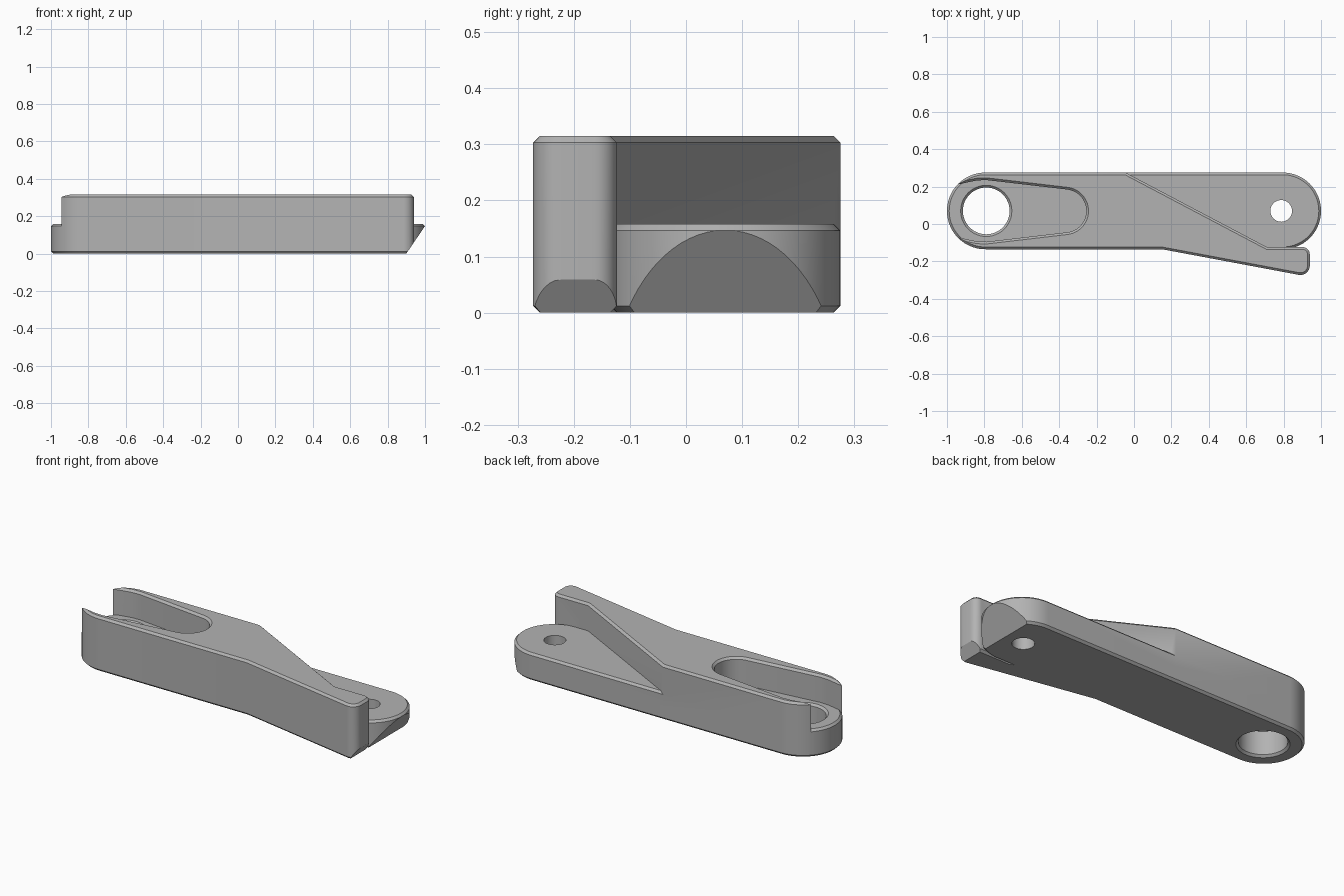
import bpy, bmesh, math
from mathutils import Vector

cube = bpy.data.objects.get("Cube")
if cube:
    bpy.data.objects.remove(cube)

CY, R, END, C = 0.07, 0.205, 0.795, 0.012   # axis, end radius, end centre, chamfer
LOW, TOP = 0.158, 0.315                     # shelf and full heights

metal = bpy.data.materials.new("plain grey")
metal.use_nodes = True
grey = (0.45, 0.45, 0.45, 1)
metal.diffuse_color = grey
metal.node_tree.nodes["Principled BSDF"].inputs["Base Color"].default_value = grey


def arc(cx, cy, r, a0, a1, n):
    """Points on an arc, angles in degrees."""
    angles = [math.radians(a0 + (a1 - a0) * i / n) for i in range(n + 1)]
    return [Vector((cx + r * math.cos(a), cy + r * math.sin(a))) for a in angles]


def fillet(before, corner, after, r, n=8):
    """Rounded convex corner of an anticlockwise outline."""
    p, c, q = Vector(before), Vector(corner), Vector(after)
    u, v = (p - c).normalized(), (q - c).normalized()
    half = u.angle(v) / 2
    mid = c + (u + v).normalized() * r / math.sin(half)
    start = mid.x, mid.y
    t0 = c + u * r / math.tan(half) - mid
    a0 = math.degrees(math.atan2(t0.y, t0.x))
    return arc(*start, r, a0, a0 + 180 - math.degrees(2 * half), n)


def inset(points, d):
    """Mitred inward offset of an anticlockwise outline."""
    out = []
    for i, p in enumerate(points):
        a = (p - points[i - 1]).normalized()
        b = (points[(i + 1) % len(points)] - p).normalized()
        na, nb = Vector((-a.y, a.x)), Vector((-b.y, b.x))
        out.append(p + (na + nb) * d / (1 + na.dot(nb)))
    return out


def loft(name, points, rings):
    """Solid from one outline, with (height, inset) for each ring."""
    bm = bmesh.new()
    loops = [[bm.verts.new((p.x, p.y, z)) for p in inset(points, d)] for z, d in rings]
    n = len(points)
    for lo, hi in zip(loops, loops[1:]):
        for i in range(n):
            j = (i + 1) % n
            bm.faces.new((lo[i], lo[j], hi[j], hi[i]))
    bm.faces.new(loops[0][::-1])
    bm.faces.new(loops[-1])
    mesh = bpy.data.meshes.new(name)
    bm.to_mesh(mesh)
    bm.free()
    obj = bpy.data.objects.new(name, mesh)
    bpy.context.collection.objects.link(obj)
    mesh.materials.append(metal)
    return obj


def combine(target, tool, operation):
    """Apply a boolean and discard the tool."""
    mod = target.modifiers.new("combine", 'BOOLEAN')
    mod.operation, mod.object, mod.solver = operation, tool, 'EXACT'
    bpy.context.view_layer.objects.active = target
    bpy.ops.object.modifier_apply(modifier=mod.name)
    bpy.data.objects.remove(tool)


def chamfered(height):
    return [(0, C), (C, 0), (height - C, 0), (height, C)]


# Tall body with the angled finger
left_end = arc(-END, CY, R, 90, 270, 40)
bend, tip, tip_top = (0.15, CY - R), (0.94, -0.283), (0.94, -0.123)
notch, shoulder = (0.71, -0.123), (-0.045, CY + R)
body = loft("lever_body", left_end + [Vector(bend)]
            + fillet(bend, tip, tip_top, 0.05)
            + fillet(tip, tip_top, notch, 0.04)
            + [Vector(notch), Vector(shoulder)], chamfered(TOP))

# Tapered slot, open at the left end and flared at its rim
side = [Vector((x, y)) for x, y in ((-0.79, 0.235), (-0.84, 0.233), (-0.94, 0.212), (-1.1, 0.17))]
mirrored = [Vector((p.x, 2 * CY - p.y)) for p in reversed(side)]
slot = loft("slot_cutter", mirrored + arc(-0.37, CY, 0.115, -83, 83, 28) + side,
            [(0.08, 0), (TOP - C, 0), (TOP + C, -2 * C)])
combine(body, slot, 'DIFFERENCE')

# Low rounded base, forming the slot floor and right shelf
base = loft("low_base", left_end[:-1] + [left_end[-1]] + arc(END, CY, R, -90, 90, 40),
            chamfered(LOW))
combine(body, base, 'UNION')

# Large chamfered bore and small pin hole
bore = loft("bore_cutter", arc(-0.79, CY, 0.125, 0, 352.5, 47),
            [(-C, -2 * C), (C, 0), (LOW - C, 0), (LOW + C, -2 * C)])
combine(body, bore, 'DIFFERENCE')
pin = loft("pin_cutter", arc(0.787, CY, 0.058, 0, 348.75, 31), [(-0.1, 0), (0.25, 0)])
combine(body, pin, 'DIFFERENCE')

# Sloping cut below the right end
bm = bmesh.new()
bm.from_mesh(body.data)
cut = bmesh.ops.bisect_plane(bm, geom=bm.verts[:] + bm.edges[:] + bm.faces[:], dist=1e-6,
                             plane_co=(0.9, 0, 0), plane_no=(1, 0, -0.68), clear_outer=True)
rim = [e for e in cut["geom_cut"] if isinstance(e, bmesh.types.BMEdge) and e.is_boundary]
bmesh.ops.triangle_fill(bm, edges=rim, use_beauty=True, normal=(1, 0, -0.68))
bmesh.ops.remove_doubles(bm, verts=bm.verts[:], dist=1e-5)
bmesh.ops.recalc_face_normals(bm, faces=bm.faces[:])
bm.to_mesh(body.data)
bm.free()

bpy.ops.object.select_all(action='DESELECT')
body.select_set(True)
bpy.context.view_layer.objects.active = body
bpy.ops.object.shade_smooth_by_angle(angle=math.radians(30))
